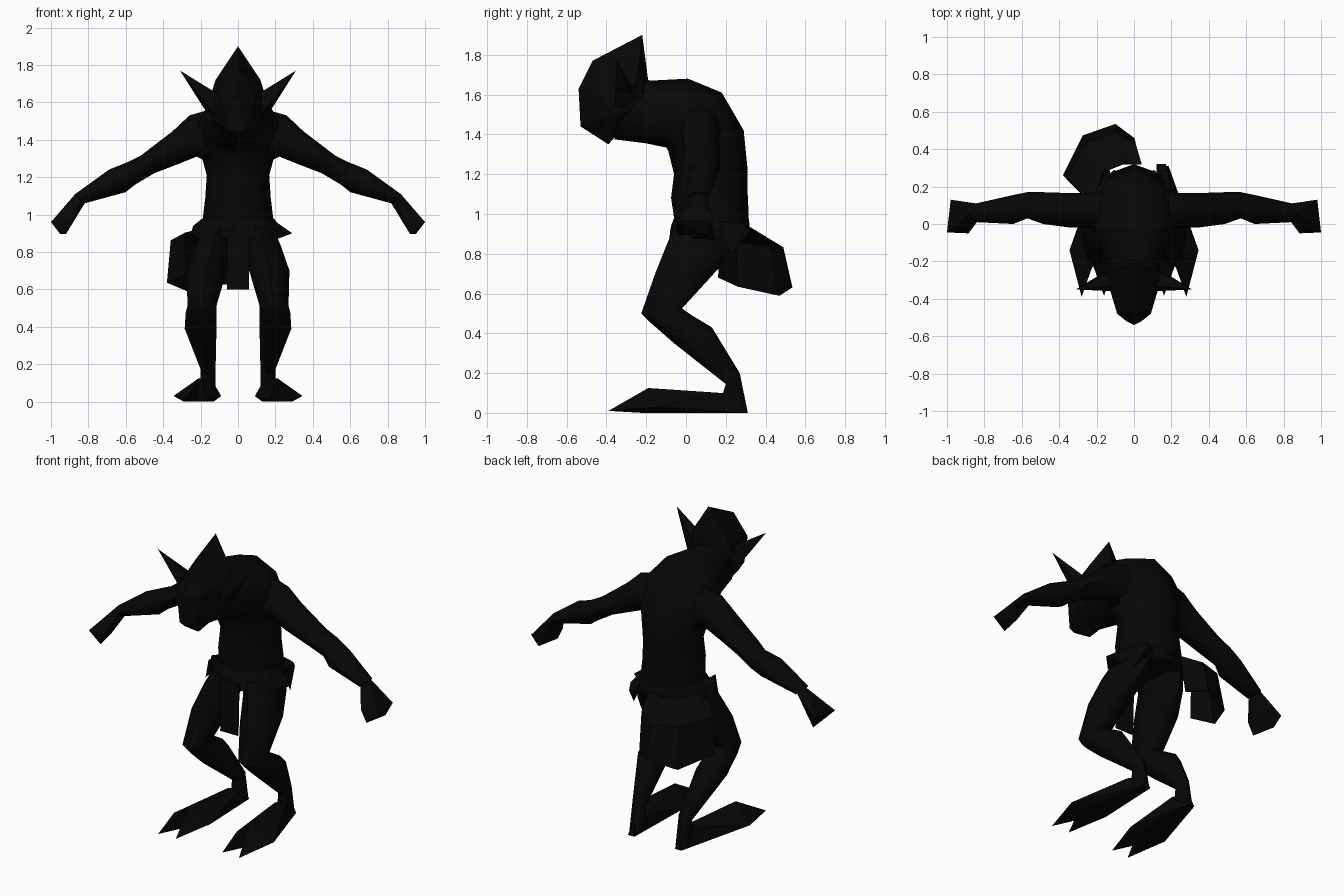
import bpy, bmesh, math
from mathutils import Vector

cube = bpy.data.objects.get("Cube")
if cube:
    bpy.data.objects.remove(cube)

black = bpy.data.materials.new("near_black")
black.use_nodes = True
COLOUR = (0.002, 0.002, 0.002, 1)
black.diffuse_color = COLOUR
black.node_tree.nodes["Principled BSDF"].inputs["Base Color"].default_value = COLOUR


def finish(name, bm):
    bmesh.ops.recalc_face_normals(bm, faces=bm.faces)
    mesh = bpy.data.meshes.new(name)
    bm.to_mesh(mesh)
    bm.free()
    mesh.materials.append(black)
    ob = bpy.data.objects.new(name, mesh)
    bpy.context.collection.objects.link(ob)
    return ob


def loft(name, sections, side=1):
    """Skin eight-sided rings; each is (end a, end b, half-width vector)."""
    bm = bmesh.new()
    rings = []
    for a, b, w in sections:
        a, b, w = Vector(a), Vector(b), Vector(w)
        mid, half = (a + b) / 2, (a - b) / 2
        ring = []
        for i in range(8):
            t = math.pi * i / 4
            p = mid + half * math.cos(t) + w * math.sin(t)
            ring.append(bm.verts.new((p.x * side, p.y, p.z)))
        rings.append(ring)
    for r, s in zip(rings, rings[1:]):
        for i in range(8):
            bm.faces.new((r[i], r[(i + 1) % 8], s[(i + 1) % 8], s[i]))
    bm.faces.new(rings[0])
    bm.faces.new(rings[-1])
    ob = finish(name, bm)
    bpy.ops.object.select_all(action='DESELECT')
    ob.select_set(True)
    bpy.context.view_layer.objects.active = ob
    bpy.ops.object.shade_smooth_by_angle(angle=math.radians(50))
    return ob


def hull(name, points, side=1):
    bm = bmesh.new()
    for x, y, z in points:
        bm.verts.new((x * side, y, z))
    bmesh.ops.convex_hull(bm, input=bm.verts)
    return finish(name, bm)


def sheet(name, rows):
    """Skin equal rows of points into a thin cloth."""
    bm = bmesh.new()
    grid = [[bm.verts.new(p) for p in row] for row in rows]
    for r, s in zip(grid, grid[1:]):
        for i in range(len(r) - 1):
            bm.faces.new((r[i], r[i + 1], s[i + 1], s[i]))
    ob = finish(name, bm)
    mod = ob.modifiers.new("thickness", 'SOLIDIFY')
    mod.thickness = 0.01
    mod.offset = 0
    return ob


def depth_ring(x0, x1, yf, zf, yb, zb):
    xm = (x0 + x1) / 2
    return ((xm, yf, zf), (xm, yb, zb), ((x1 - x0) / 2, 0, 0))


def arm_ring(xt, zt, xb, zb, y0, y1):
    ym = (y0 + y1) / 2
    return ((xt, ym, zt), (xb, ym, zb), (0, (y1 - y0) / 2, 0))


# Hunched torso, bending forward into the neck
loft("torso", [depth_ring(-w, w, *r) for w, *r in [
    (.19, -.05, .86, .31, .88), (.187, -.06, .98, .315, 1.0),
    (.175, -.075, 1.08, .31, 1.1), (.167, -.06, 1.2, .31, 1.22),
    (.21, -.09, 1.32, .29, 1.42), (.235, -.1, 1.335, .18, 1.61),
    (.2, -.13, 1.34, .01, 1.68), (.15, -.2, 1.355, -.18, 1.67),
    (.11, -.36, 1.375, -.25, 1.7)]])

# Head with pointed crest and chin
head = [(0, -.22, 1.9), (0, -.39, 1.35), (0, -.53, 1.44), (0, -.54, 1.63),
        (0, -.47, 1.77), (0, -.19, 1.67)]
for s in (-1, 1):
    head += [(s * .12, -.24, 1.72), (s * .145, -.26, 1.64), (s * .135, -.33, 1.5),
             (s * .09, -.48, 1.64), (s * .04, -.52, 1.45), (s * .1, -.2, 1.56)]
hull("head", head)

# Belt band and hanging cloths
loft("belt", [depth_ring(-w, w, *r) for w, *r in [
    (.19, -.06, .98, .315, .98), (.225, -.075, .94, .32, .94),
    (.23, -.085, .87, .315, .89)]])
sheet("front_cloth", [[(-.06, -.075, .92), (.06, -.075, .92)],
                      [(-.06, -.085, .6), (.06, -.085, .6)]])
sheet("back_cloth", [
    [(-.19, .15, .92), (-.2, .18, .93), (-.16, .28, .93), (-.06, .32, .93), (.04, .32, .93)],
    [(-.28, .17, .9), (-.355, .25, .86), (-.25, .43, .84), (-.1, .485, .83), (.01, .42, .86)],
    [(-.28, .165, .68), (-.375, .26, .635), (-.27, .47, .59), (-.1, .53, .63), (0, .455, .62)]])
hull("belt_knot", [(.12, .28, .97), (.18, .29, .95), (.12, .32, .92), (.17, .32, .91),
                   (.2, .15, .96), (.2, .23, .8), (.14, .28, .88)])
hull("left_belt_tip", [(.19, .02, .97), (.19, .14, .97), (.21, .02, .88),
                       (.21, .15, .87), (.245, .09, .925), (.29, .1, .9)])
hull("right_belt_tip", [(-.19, -.02, .98), (-.19, .14, .98), (-.21, -.02, .87),
                        (-.21, .15, .87), (-.24, .06, .94), (-.25, .07, .9)])

for side, label in ((1, "left"), (-1, "right")):
    # Swept ear
    hull(label + "_ear", [(.1, -.33, 1.64), (.18, -.27, 1.565), (.11, -.36, 1.52),
                          (.1, -.24, 1.6), (.31, -.35, 1.77)], side)
    # Arm down to the wrist
    loft(label + "_arm", [arm_ring(*r) for r in [
        (.12, 1.57, .12, 1.26, -.04, .19), (.26, 1.53, .22, 1.31, -.02, .165),
        (.35, 1.445, .32, 1.27, -.02, .165), (.52, 1.315, .45, 1.22, 0, .17),
        (.59, 1.28, .55, 1.16, .03, .17), (.69, 1.24, .6, 1.12, 0, .155),
        (.87, 1.11, .82, 1.06, .01, .11)]], side)
    # Broad, blunt hand
    hull(label + "_hand", [
        (.87, .06, 1.11), (.82, .05, 1.06), (.84, .01, 1.075), (.845, .11, 1.085),
        (.98, .13, .97), (1, -.045, .96), (.95, .1, .895), (.92, -.045, .895),
        (.885, -.05, .97)], side)
    # Bent leg down to the heel
    loft(label + "_leg", [depth_ring(*r) for r in [
        (.02, .19, -.06, .93, .29, .92), (.04, .23, -.095, .85, .24, .81),
        (.06, .275, -.155, .7, .14, .7), (.115, .27, -.225, .5, -.02, .525),
        (.115, .28, -.18, .455, .03, .49), (.115, .285, -.06, .35, .13, .43),
        (.12, .2, .2, .145, .27, .2), (.12, .2, .18, .08, .31, .005)]], side)
    # Foot wedge and two pointed toes
    hull(label + "_foot", [
        (.14, .31, 0), (.185, .31, 0), (.16, .295, .08),
        (.13, .18, .1), (.2, .18, .1), (.21, -.19, .125), (.345, -.14, .03),
        (.09, -.14, .03), (.13, -.12, 0), (.29, -.12, 0), (.22, -.23, .01)], side)
    for toe, edge, tip in (("outer", (.345, -.14, .03), (.28, -.39, .01)),
                           ("inner", (.09, -.14, .03), (.16, -.385, .01))):
        hull(f"{label}_{toe}_toe", [(.21, -.19, .125), edge, (.22, -.22, .0),
                                    (.21, -.12, 0), tip], side)
